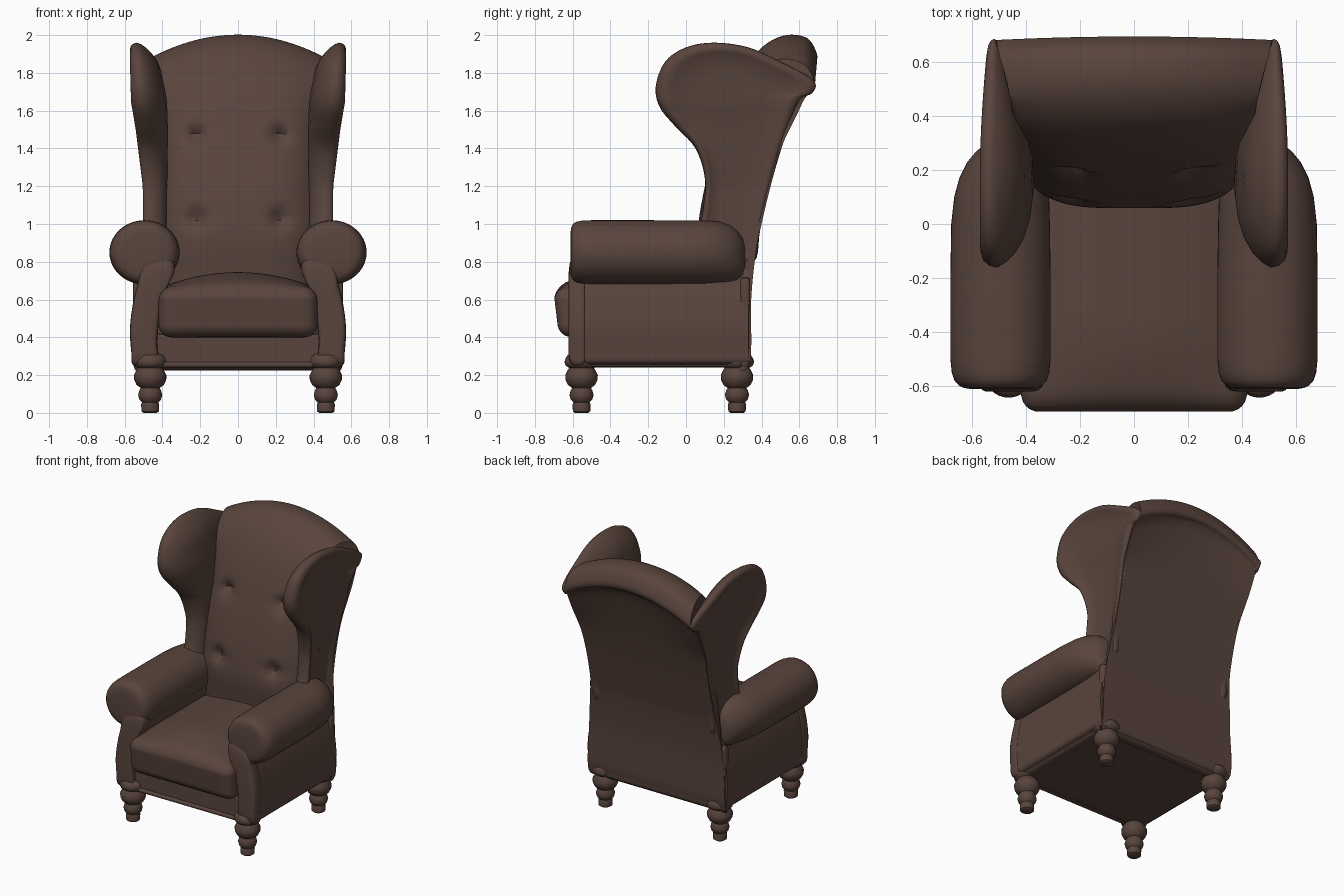
import bpy, bmesh, math
from mathutils import Vector

if "Cube" in bpy.data.objects:
    bpy.data.objects.remove(bpy.data.objects["Cube"])

leather = bpy.data.materials.new("dark brown leather")
leather.diffuse_color = (0.100, 0.058, 0.046, 1)
leather.use_nodes = True
leather.node_tree.nodes["Principled BSDF"].inputs["Base Color"].default_value = leather.diffuse_color


def finish(name, bm, mirror=False, angle=50):
    bmesh.ops.remove_doubles(bm, verts=bm.verts, dist=0.0002)
    bmesh.ops.recalc_face_normals(bm, faces=bm.faces)
    me = bpy.data.meshes.new(name)
    bm.to_mesh(me)
    bm.free()
    me.polygons.foreach_set("use_smooth", [True] * len(me.polygons))
    me.set_sharp_from_angle(angle=math.radians(angle))
    me.materials.append(leather)
    ob = bpy.data.objects.new(name, me)
    bpy.context.collection.objects.link(ob)
    if mirror:
        ob.modifiers.new("mirror", 'MIRROR').use_mirror_merge = False
    return ob


def loft(name, rings, mirror=False, caps=True, angle=50):
    bm = bmesh.new()
    rows = [[bm.verts.new(p) for p in r] for r in rings]
    n = len(rows[0])
    for a, b in zip(rows, rows[1:]):
        for i in range(n):
            j = (i + 1) % n
            bm.faces.new((a[i], a[j], b[j], b[i]))
    if caps:
        bm.faces.new(rows[0])
        bm.faces.new(rows[-1])
    return finish(name, bm, mirror, angle)


def smooth_loop(pts, steps):
    """Closed Catmull-Rom curve through the points."""
    out, n = [], len(pts)
    for i in range(n):
        a, b, c, d = (Vector(pts[(i + k) % n]) for k in (-1, 0, 1, 2))
        for s in range(steps):
            t = s / steps
            out.append(0.5 * (2 * b + (c - a) * t + (2 * a - 5 * b + 4 * c - d) * t * t
                              + (3 * b - a - 3 * c + d) * t ** 3))
    return out


def interp(x, table):
    if x <= table[0][0]:
        return table[0][1]
    for (x0, y0), (x1, y1) in zip(table, table[1:]):
        if x <= x1:
            return y0 + (y1 - y0) * (x - x0) / (x1 - x0)
    return table[-1][1]


def rounded_box(name, lo, hi, r, shape=None, cuts=22):
    bm = bmesh.new()
    bmesh.ops.create_cube(bm, size=2)
    bmesh.ops.subdivide_edges(bm, edges=bm.edges, cuts=cuts, use_grid_fill=True)
    lo, hi = Vector(lo), Vector(hi)
    for v in bm.verts:
        p = Vector([lo[k] + (hi[k] - lo[k]) * (v.co[k] + 1) / 2 for k in range(3)])
        q = Vector([min(max(p[k], lo[k] + r), hi[k] - r) for k in range(3)])
        p = q + (p - q).normalized() * r
        v.co = shape(p) if shape else p
    return finish(name, bm)


# Backrest: side profile (y, z, half width) swept across x, arched top, tufted front
profile = smooth_loop([
    (.10, .5, .40), (.07, .75, .40), (.06, .95, .40), (.10, 1.2, .40), (.165, 1.45, .40),
    (.25, 1.7, .42), (.33, 1.85, .44), (.42, 1.95, .45), (.53, 2.0, .47), (.64, 1.985, .50),
    (.69, 1.91, .51), (.69, 1.86, .52), (.655, 1.835, .52), (.615, 1.76, .525), (.53, 1.5, .52),
    (.46, 1.25, .50), (.40, 1.0, .50), (.37, .85, .52), (.345, .6, .545), (.335, .26, .555),
    (.22, .26, .5)], 7)
buttons = [(s * .22, z) for s in (-1, 1) for z in (1.03, 1.48)]
rings = []
for i in range(65):
    t = -1 + 2 * i / 64
    ring = []
    for y, z, w in profile:
        x = w * t
        k = min(max((z - 1.3) / .55, 0), 1)
        front = min(max((.46 - w) / .06, 0), 1)
        y2 = y + .1 * t ** 4 * front - .05 * x * x * k
        if front > 0:
            for bx, bz in buttons:
                dx, dz = x - bx, z - bz
                y2 += .04 * math.exp(-(dx * dx + dz * dz) / .002)
                y2 += .015 * math.exp(-dx * dx / .01 - dz * dz / .001)
        ring.append((x, y2, z - .57 * x * x * k * k * (3 - 2 * k)))
    rings.append(ring)
loft("backrest", rings)

# Wings: outline in side view, pillowed inside, rolled rim and sunken panel outside
outline = smooth_loop([(.07, .92), (.09, 1.08), (.10, 1.24), (.05, 1.4), (-.06, 1.52), (-.14, 1.62),
                       (-.16, 1.73), (-.11, 1.86), (0, 1.935), (.15, 1.96), (.33, 1.935),
                       (.5, 1.86), (.65, 1.78), (.687, 1.735), (.665, 1.69), (.6, 1.65),
                       (.525, 1.46), (.453, 1.22), (.393, .97), (.36, .8), (.2, .8)], 5)
section = [(0, -1), (.4, -.97), (.6, -.86), (.76, -.64), (.88, -.34), (.96, .02), (1, .35), (.985, .66),
           (.94, .9), (.87, 1), (.8, .93), (.72, .76), (.4, .68), (0, .66)]
rings = []
for f, h in section:
    ring = []
    for py, pz in outline:
        sz = min(max(pz, 1.02), 1.72)
        sy = .24 + .03 * (sz - 1.02) / .7
        y, z = sy + (py - sy) * f, sz + (pz - sz) * f
        back = min(max((y - .2) / .45, 0), 1)
        xc = interp(z, [(1.2, .438), (1.5, .455), (1.7, .475), (1.85, .492), (1.96, .512)]) + .025 * back
        half = interp(z, [(1.2, .066), (1.65, .097), (1.85, .08), (1.96, .06)]) * (1 - .55 * back)
        ring.append((xc + half * h, y, z))
    rings.append(ring)
loft("wing", rings, mirror=True, caps=False, angle=80)

# Rolled armrests: ellipses lofted from front to back
stations = [(-.612, .11, .10), (-.608, .135, .13), (-.598, .155, .15), (-.58, .171, .162),
            (-.55, .181, .168), (-.5, .186, .170), (-.2, .186, .170), (.0, .183, .169),
            (.1, .176, .168), (.17, .165, .164), (.23, .145, .155), (.27, .12, .14),
            (.30, .09, .115), (.312, .05, .08)]
rings = []
for y, rx, rz in stations:
    cx = .495 - (max(0, y) / .31) ** 2 * .04
    cz = .85 - .04 * max(0, (y - .15) / .16) ** 2
    rings.append([(cx + rx * math.cos(a), y, cz + rz * math.sin(a))
                  for a in (math.tau * i / 48 for i in range(48))])
loft("arm_roll", rings, mirror=True, angle=80)

# Arm side panels and shaped front posts
arm = smooth_loop([(.55, .25), (.565, .32), (.572, .45), (.556, .58), (.532, .68), (.50, .79),
                   (.37, .83), (.335, .76), (.375, .66), (.41, .54), (.428, .38), (.43, .25)], 4)
arm = [(x, max(z, .24)) for x, z in arm]


def arm_rings(rows):
    return [[(.49 + (x - .49) * s, y, .5 + (z - .5) * s) for x, z in arm] for y, s in rows]


loft("arm_side_panel", arm_rings([(-.57, .95), (.33, .95)]), mirror=True)
loft("arm_front_post", arm_rings([(-.535, .94), (-.545, .985), (-.56, 1), (-.585, 1), (-.605, .96),
                                  (-.616, .88), (-.621, .75), (-.622, .5)]), mirror=True, angle=80)

# Seat frame with front rail and bottom welt
rounded_box("seat_frame", (-.53, -.585, .24), (.53, .33, .42), .02)
rounded_box("front_rail_welt", (-.45, -.60, .24), (.45, -.55, .27), .015)
rounded_box("rear_corner_posts", (-.555, .285, .24), (.555, .34, .72), .02)


# Domed seat cushion
def crown(p):
    top = (p.z - .4) / .26
    u = max(0, 1 - (p.x / .42) ** 2)
    v = min(1, max(0, (p.y + .69) / .35))
    p.z += top * .085 * u * v * (2 - v)
    p.y -= .03 * min(top, .8) * max(0, -(p.y + .4) / .26)
    return p


rounded_box("seat_cushion", (-.42, -.672, .4), (.42, .2, .66), .065, crown, 30)

# Turned legs
leg = [(.035, 0), (.046, .008), (.048, .045), (.043, .056), (.057, .07), (.064, .095), (.057, .12),
       (.050, .132), (.072, .148), (.085, .175), (.086, .20), (.072, .228), (.066, .238),
       (.084, .25), (.091, .27), (.084, .29), (.075, .305), (.05, .315)]
for name, y in (("front_leg", -.553), ("rear_leg", .27)):
    loft(name, [[(.465 + r * math.cos(a), y + r * math.sin(a), z)
                 for a in (math.tau * i / 32 for i in range(32))] for r, z in leg], mirror=True)
